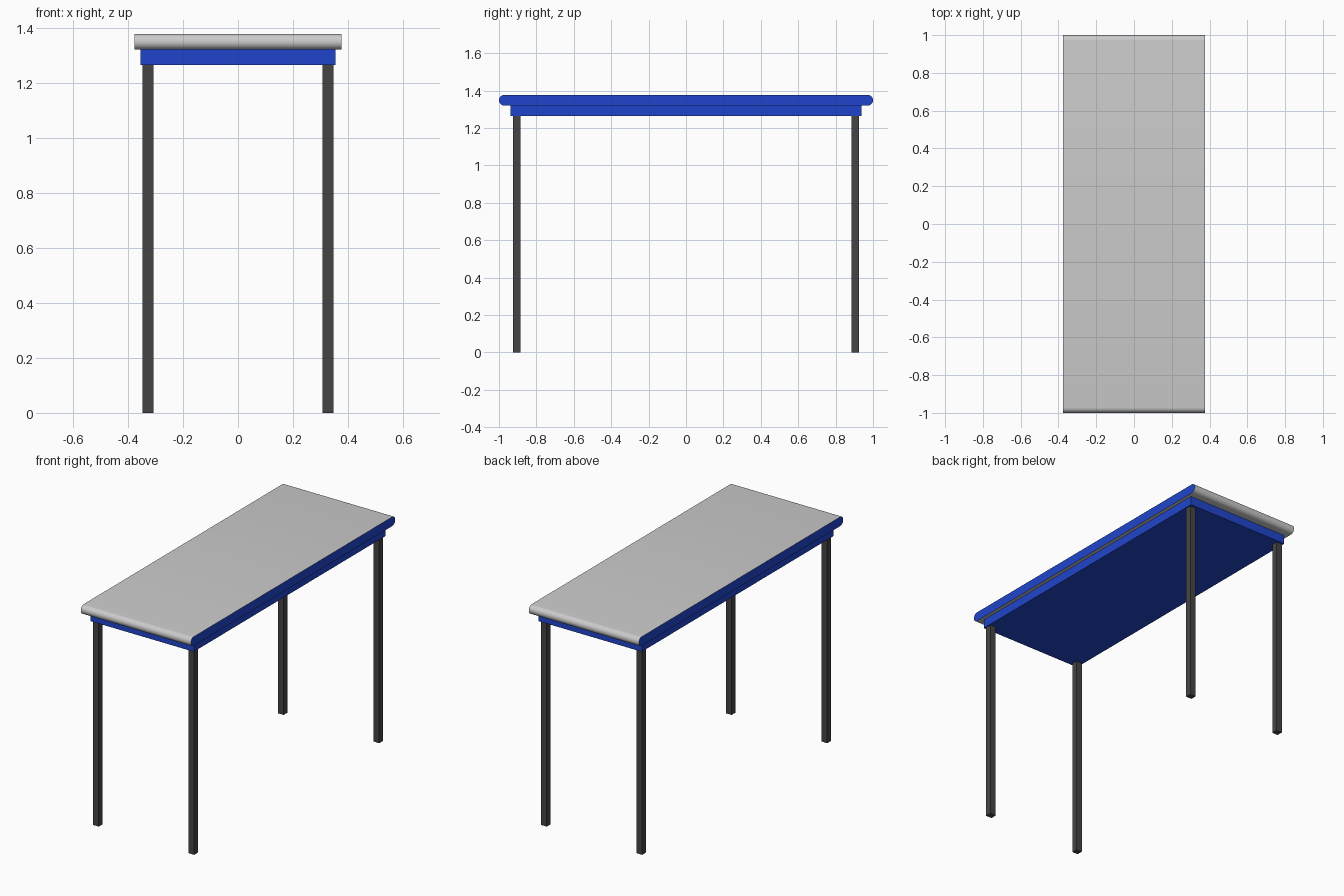
import bpy, bmesh, math

if "Cube" in bpy.data.objects:
    bpy.data.objects.remove(bpy.data.objects["Cube"])

HALF_W, HALF_L = 0.377, 1.0          # table top half width / half length
Z_APRON, Z_UNDER, Z_TOP = 1.265, 1.32, 1.377


def material(name, rgb):
    m = bpy.data.materials.new(name)
    m.diffuse_color = (*rgb, 1)
    m.use_nodes = True
    m.node_tree.nodes["Principled BSDF"].inputs["Base Color"].default_value = m.diffuse_color
    return m


blue = material("blue_paint", (0.014, 0.06, 0.6))
dark = material("dark_metal", (0.06, 0.06, 0.06))
grey = material("grey_laminate", (0.8, 0.8, 0.8))


def add_object(name, bm, mats):
    me = bpy.data.meshes.new(name)
    bmesh.ops.recalc_face_normals(bm, faces=bm.faces)
    bm.to_mesh(me)
    bm.free()
    for m in mats:
        me.materials.append(m)
    ob = bpy.data.objects.new(name, me)
    bpy.context.collection.objects.link(ob)
    return ob


def box(name, center, size, mat):
    bm = bmesh.new()
    bmesh.ops.create_cube(bm, size=1)
    bmesh.ops.scale(bm, vec=size, verts=bm.verts)
    bmesh.ops.translate(bm, vec=center, verts=bm.verts)
    return add_object(name, bm, [mat])


# Table top: stadium profile in the y-z plane, extruded across x
r = (Z_TOP - Z_UNDER) / 2
steps = 12
bm = bmesh.new()
profile = []
for side in (1, -1):
    for i in range(steps + 1):
        a = -math.pi / 2 + math.pi * i / steps
        profile.append(bm.verts.new((-HALF_W, side * (HALF_L - r + r * math.cos(a)),
                                     Z_UNDER + r + side * r * math.sin(a))))
cap = bm.faces.new(profile)
ext = bmesh.ops.extrude_face_region(bm, geom=[cap], use_keep_orig=True)
bmesh.ops.translate(bm, vec=(2 * HALF_W, 0, 0),
                    verts=[g for g in ext["geom"] if isinstance(g, bmesh.types.BMVert)])
# Long side edges are blue
for f in bm.faces:
    f.material_index = 1 if len(f.verts) > 4 else 0
top = add_object("table_top", bm, [grey, blue])
bpy.context.view_layer.objects.active = top
top.select_set(True)
bpy.ops.object.shade_smooth_by_angle(angle=math.radians(40))

# Apron block under the top
box("apron", (0, 0, (Z_APRON + Z_UNDER) / 2), (0.708, 1.876, Z_UNDER - Z_APRON), blue)

# Four legs
for ny, sy in (("front", -1), ("back", 1)):
    for nx, sx in (("left", -1), ("right", 1)):
        box(f"{ny}_{nx}_leg", (sx * 0.327, sy * 0.905, Z_APRON / 2),
            (0.04, 0.038, Z_APRON), dark)
